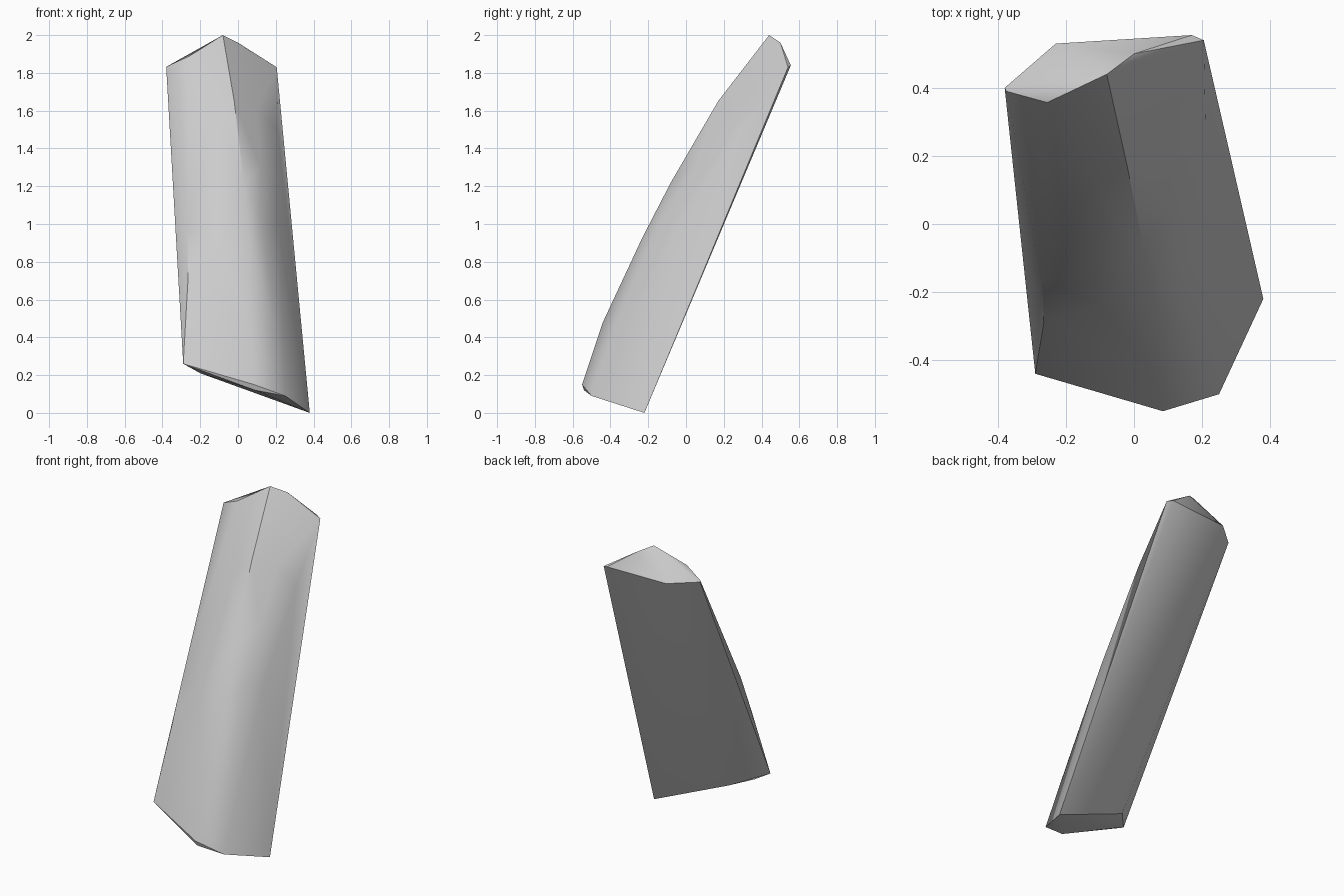
import bpy, bmesh, math

cube = bpy.data.objects.get("Cube")
if cube:
    bpy.data.objects.remove(cube, do_unlink=True)

# Plain grey stone
stone = bpy.data.materials.new("grey_stone")
stone.use_nodes = True
colour = (0.6, 0.6, 0.6, 1)
stone.diffuse_color = colour
stone.node_tree.nodes["Principled BSDF"].inputs["Base Color"].default_value = colour

# Corner points, grouped by the edge of the slab they shape
ridge = [(.09, -.54, .12), (.085, -.55, .15), (.06, -.44, .48), (.06, -.23, .93),
         (.03, -.08, 1.22), (-.02, .17, 1.65), (-.08, .44, 2)]
front_bulge = [(-.1, -.235, .9), (-.11, .115, 1.55), (.12, .05, 1.3), (.1, .25, 1.6)]
left_edge = [(-.29, -.44, .26), (-.265, -.29, .7), (-.27, -.17, .97),
             (-.375, .39, 1.835), (-.255, .357, 1.89)]
right_edge = [(.2, -.38, .45), (.125, -.145, 1), (.21, -.04, 1), (.21, .29, 1.5)]
crown = [(-.38, .4, 1.83), (-.23, .53, 1.83), (0, .5, 1.96),
         (.17, .555, 1.84), (.205, .54, 1.83)]
foot = [(.38, -.22, 0), (.25, -.5, .09), (-.2, -.41, .21), (-.125, -.255, .21)]

# Wrap the points in a faceted shell
bm = bmesh.new()
for point in ridge + front_bulge + left_edge + right_edge + crown + foot:
    bm.verts.new(point)
bmesh.ops.convex_hull(bm, input=bm.verts)
spare = [v for v in bm.verts if not v.link_faces]
bmesh.ops.delete(bm, geom=spare, context='VERTS')
bmesh.ops.recalc_face_normals(bm, faces=bm.faces)
mesh = bpy.data.meshes.new("stone_slab")
bm.to_mesh(mesh)
bm.free()

slab = bpy.data.objects.new("stone_slab", mesh)
bpy.context.collection.objects.link(slab)
mesh.materials.append(stone)

# Soft facets on the front, crisp breaks at the ends and back
bpy.ops.object.select_all(action='DESELECT')
slab.select_set(True)
bpy.context.view_layer.objects.active = slab
bpy.ops.object.shade_smooth_by_angle(angle=math.radians(34))
